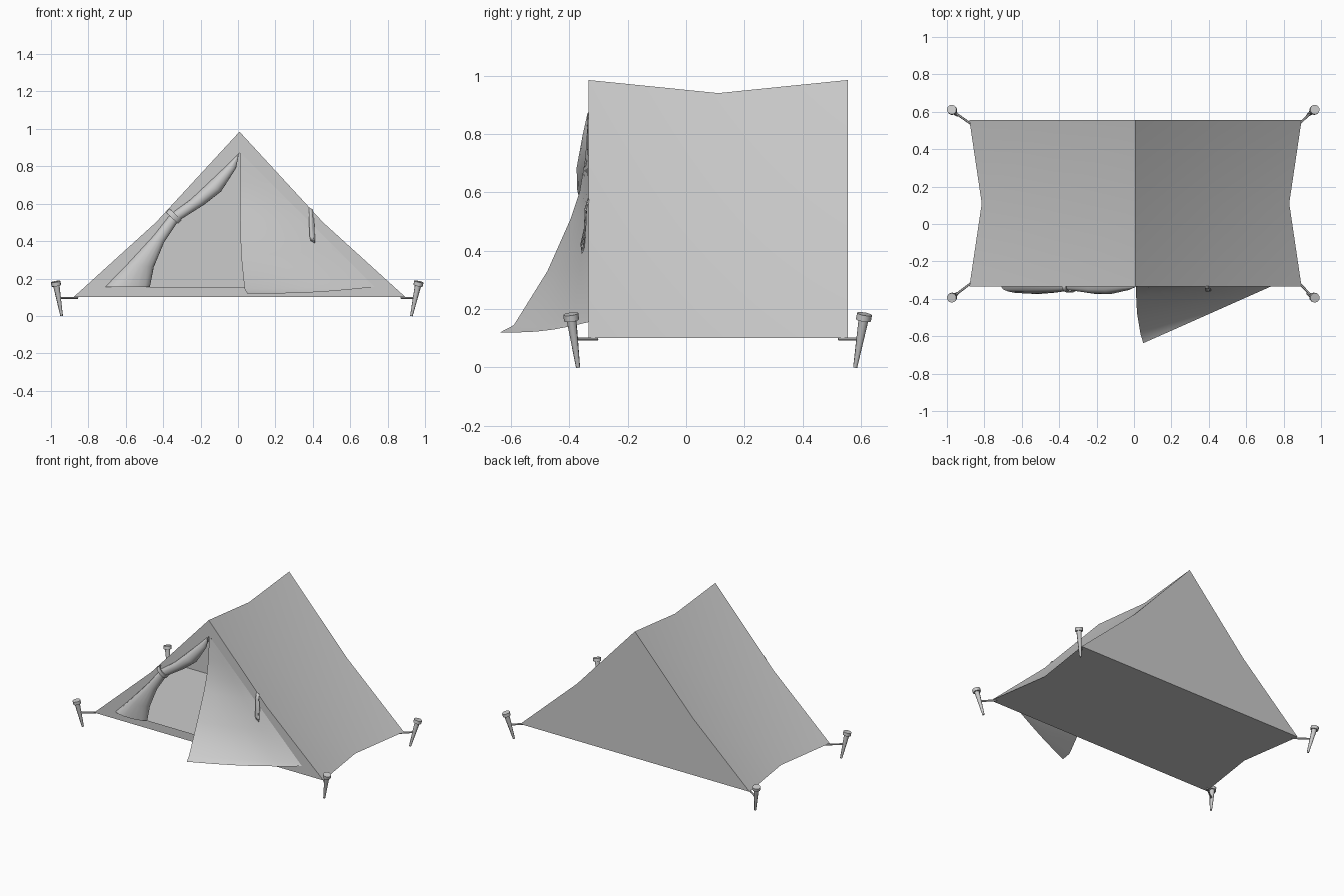
import bpy, bmesh, math
from mathutils import Vector

if "Cube" in bpy.data.objects:
    bpy.data.objects.remove(bpy.data.objects["Cube"])

YF, YM, YB = -0.335, 0.11, 0.555   # front, middle and back of the tent
CX = 0.008                         # ridge position


def make(name, verts, faces, angle=30):
    me = bpy.data.meshes.new(name)
    me.from_pydata([tuple(v) for v in verts], [], faces)
    bm = bmesh.new()
    bm.from_mesh(me)
    bmesh.ops.remove_doubles(bm, verts=bm.verts, dist=0.0005)
    bmesh.ops.recalc_face_normals(bm, faces=bm.faces)
    bm.to_mesh(me)
    bm.free()
    ob = bpy.data.objects.new(name, me)
    bpy.context.collection.objects.link(ob)
    bpy.ops.object.select_all(action='DESELECT')
    ob.select_set(True)
    bpy.context.view_layer.objects.active = ob
    bpy.ops.object.shade_smooth_by_angle(angle=math.radians(angle))
    return ob


def loft(name, rows, closed=False, angle=40):
    n = len(rows[0])
    faces = []
    for i in range(len(rows) - 1):
        for j in range(n if closed else n - 1):
            k = (j + 1) % n
            faces.append((i * n + j, i * n + k, (i + 1) * n + k, (i + 1) * n + j))
    return make(name, [v for r in rows for v in r], faces, angle)


def cone(name, a, b, ra, rb, sides):
    a, b = Vector(a), Vector(b)
    q = (b - a).to_track_quat('Z', 'Y')
    circ = [Vector((math.cos(t), math.sin(t), 0))
            for t in (2 * math.pi * i / sides for i in range(sides))]
    verts = [a + q @ (c * ra) for c in circ] + [b + q @ (c * rb) for c in circ]
    faces = [(i, (i + 1) % sides, sides + (i + 1) % sides, sides + i) for i in range(sides)]
    faces += [tuple(range(sides)), tuple(range(sides, 2 * sides))]
    return make(name, verts, faces, 50)


# Sagging roof: three bays of points from left hem over the ridge to right hem
def arch(y, base, mid, zmid, top):
    return [(CX - base, y, 0.1), (CX - mid, y, zmid), (CX, y, top),
            (CX + mid, y, zmid), (CX + base, y, 0.1)]


front = arch(YF, 0.888, 0.447, 0.5, 0.985)
middle = arch(YM, 0.822, 0.42, 0.475, 0.94)
back = arch(YB, 0.888, 0.447, 0.5, 0.985)
loft("roof", [front, middle, back], angle=25)

# Groundsheet and back wall
make("groundsheet", [front[0], front[4], middle[4], back[4], back[0], middle[0]],
     [(0, 1, 2, 5), (5, 2, 3, 4)])
make("back_wall", back, [(0, 1, 2, 3, 4)])

# Front wall with triangular doorway
APEX, LEFT, RIGHT = (0.012, YF, 0.875), (-0.71, YF, 0.155), (0.73, YF, 0.155)
door = [LEFT, Vector(LEFT).lerp(Vector(APEX), 0.5), APEX,
        Vector(RIGHT).lerp(Vector(APEX), 0.5), RIGHT]
loft("front_wall", [front, door], closed=True)

# Left door flap, gathered: (outer x, z, inner x, z, depth)
gather = [(0.008, 0.873, 0.004, 0.865, 0.003), (-0.07, 0.795, -0.01, 0.79, 0.02),
          (-0.165, 0.705, -0.09, 0.665, 0.04), (-0.25, 0.625, -0.18, 0.595, 0.038),
          (-0.36, 0.545, -0.318, 0.508, 0.02), (-0.45, 0.43, -0.395, 0.393, 0.032),
          (-0.59, 0.278, -0.45, 0.26, 0.04), (-0.71, 0.155, -0.47, 0.155, 0.036)]
rows = []
for ox, oz, ix, iz, d in gather:
    row = []
    for j in range(11):
        t = 1.3 * math.pi * j / 10
        s = (1 - math.cos(t)) / 2
        row.append((ox + (ix - ox) * s, YF - d * math.sin(t), oz + (iz - oz) * s))
    rows.append(row)
loft("gathered_left_flap", rows, angle=60)

# Tie band around the gathered flap
axis = Vector((-0.68, 0, -0.73))
side = Vector((0.73, 0, -0.68))
mid = Vector((-0.343, YF - 0.002, 0.533))
rows = []
for off, grow in ((-0.014, 0), (-0.014, 0.006), (0.014, 0.006), (0.014, 0), (-0.014, 0)):
    rows.append([mid + axis * off + side * (math.cos(t) * (0.038 + grow))
                 + Vector((0, -math.sin(t) * (0.024 + grow), 0))
                 for t in (2 * math.pi * i / 16 for i in range(16))])
loft("left_tie_band", rows, closed=True)

# Right door flap swung outwards: free edge to hinge edge
free = [(0.012, -0.336, 0.875), (0.012, -0.345, 0.72), (0.012, -0.365, 0.6),
        (0.012, -0.395, 0.51), (0.016, -0.475, 0.33), (0.035, -0.59, 0.145),
        (0.05, -0.637, 0.12)]
rows = []
for x, y, z in free:
    f = (0.875 - z) / 0.755
    hinge = Vector(APEX).lerp(Vector(RIGHT), f)
    row = []
    for j in range(6):
        u = j / 5
        p = Vector((x, y, z)).lerp(hinge, u)
        p.z -= 0.012 * f * math.sin(math.pi * u)
        row.append(p)
    rows.append(row)
loft("open_right_flap", rows, angle=60)

# Hanging loose tie on the right
path = [(0.39, -0.336, 0.575), (0.39, -0.347, 0.54), (0.392, -0.35, 0.47), (0.394, -0.361, 0.42),
        (0.4, -0.357, 0.395), (0.4, -0.349, 0.41), (0.398, -0.343, 0.47),
        (0.395, -0.34, 0.53)]
tie = loft("right_tie", [[(x - 0.011, y, z + 0.006), (x + 0.011, y, z - 0.006)]
                         for x, y, z in path])
sol = tie.modifiers.new("thickness", 'SOLIDIFY')
sol.thickness = 0.004

# Pegs and corner cords
for sx, label_x in ((-1, "left"), (1, "right")):
    for sy, label_y in ((-1, "front"), (1, "back")):
        name = label_y + "_" + label_x
        yh, yt = (-0.395, -0.37) if sy < 0 else (0.612, 0.58)
        head = Vector((-0.975 if sx < 0 else 0.967, yh, 0.183))
        tip = Vector((-0.943 if sx < 0 else 0.927, yt, 0.0))
        d = (tip - head).normalized()
        neck = head + d * 0.022
        cone(name + "_peg_head", head, neck, 0.026, 0.026, 10)
        cone(name + "_peg_shaft", neck, tip, 0.017, 0.007, 8)
        corner = Vector((CX + sx * 0.865, YF + 0.03 if sy < 0 else YB - 0.03, 0.097))
        cone(name + "_cord", corner, head.lerp(tip, 0.47), 0.006, 0.006, 6)
